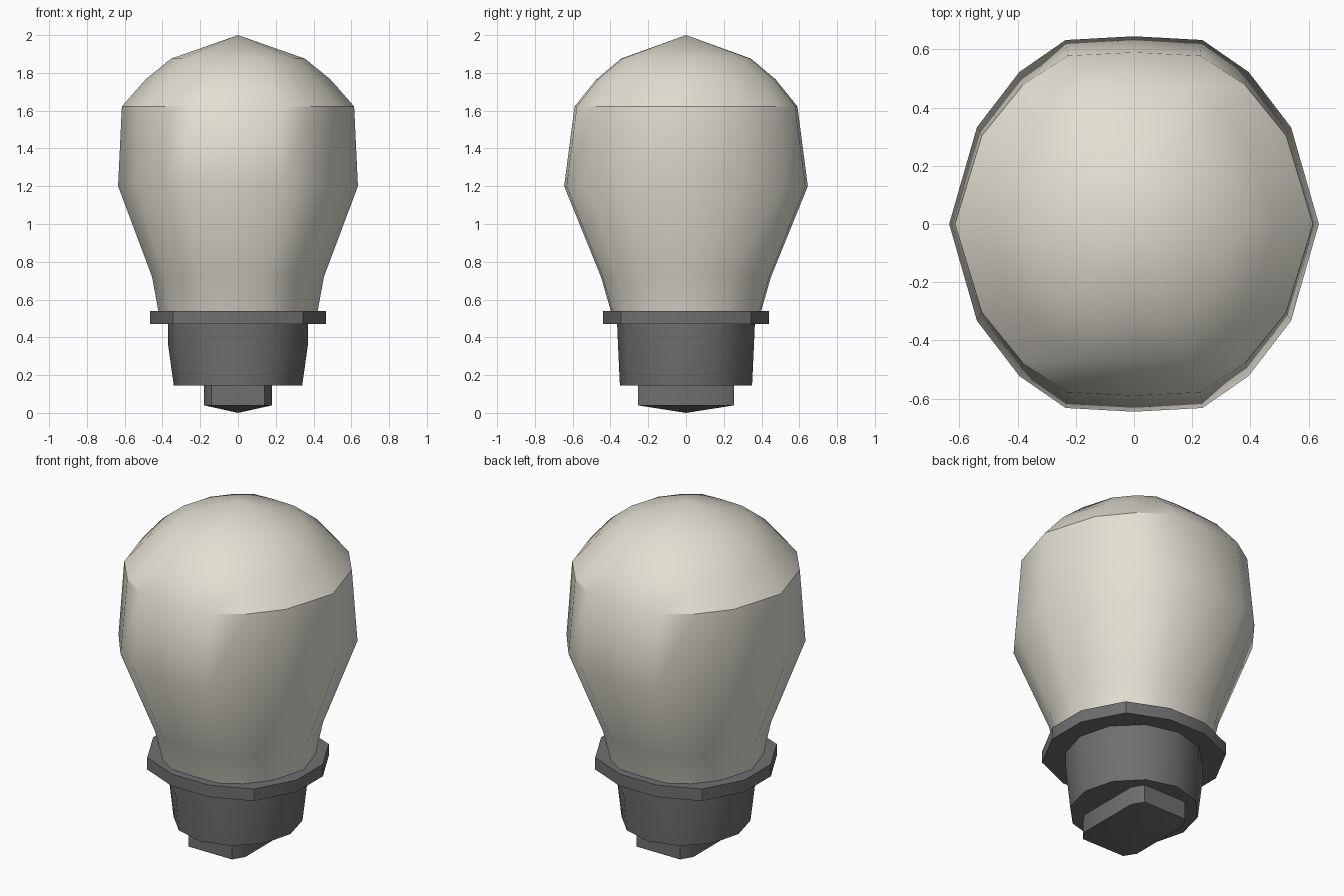
import bpy, bmesh, math

if "Cube" in bpy.data.objects:
    bpy.data.objects.remove(bpy.data.objects["Cube"])


def paint(obj, name, color):
    mat = bpy.data.materials.get(name) or bpy.data.materials.new(name)
    mat.diffuse_color = color
    mat.use_nodes = True
    mat.node_tree.nodes["Principled BSDF"].inputs["Base Color"].default_value = mat.diffuse_color
    obj.data.materials.append(mat)


def mirrored(quarter):
    """Mirror a first-quadrant outline (counter-clockwise) to a full loop."""
    half = quarter + [(-x, y) for x, y in reversed(quarter)]
    full = half + [(-x, -y) for x, y in half]
    out = []
    for p in full:
        if not any(math.dist(p, q) < 1e-5 for q in out):
            out.append(p)
    return out


def loft(name, outline, rings, top=None, bottom=None):
    """Stack scaled outlines (z, sx, sy); close with a cap or an apex point."""
    bm = bmesh.new()
    loops = [[bm.verts.new((x * sx, y * sy, z)) for x, y in outline]
             for z, sx, sy in rings]
    n = len(outline)
    for a, b in zip(loops, loops[1:]):
        for i in range(n):
            j = (i + 1) % n
            bm.faces.new((a[i], a[j], b[j], b[i]))
    for loop, apex in ((loops[0], bottom), (loops[-1], top)):
        if apex is None:
            bm.faces.new(loop)
        else:
            v = bm.verts.new((0, 0, apex))
            for i in range(n):
                bm.faces.new((loop[i], loop[(i + 1) % n], v))
    bmesh.ops.recalc_face_normals(bm, faces=bm.faces)
    me = bpy.data.meshes.new(name)
    bm.to_mesh(me)
    bm.free()
    obj = bpy.data.objects.new(name, me)
    bpy.context.collection.objects.link(obj)
    bpy.ops.object.select_all(action='DESELECT')
    obj.select_set(True)
    bpy.context.view_layer.objects.active = obj
    bpy.ops.object.shade_smooth_by_angle(angle=math.radians(33))
    return obj


cream = (0.76, 0.74, 0.64, 1)
dark = (0.16, 0.16, 0.16, 1)

# Glass bulb with faceted dome
bulb_outline = mirrored([(1, 0), (.85, .515), (.62, .81), (.37, .98), (0, 1)])
bulb = loft("glass_bulb", bulb_outline, [
    (.53, .42, .395), (.72, .455, .45), (1.2, .635, .645), (1.622, .615, .59),
    (1.765, .49, .475), (1.875, .355, .345)], top=2.0)
paint(bulb, "cream", cream)

# Collar ring
collar = loft("collar", mirrored([(.465, .12), (.345, .345), (.12, .44)]),
              [(.47, 1, 1), (.54, 1, 1)])
paint(collar, "dark_grey", dark)

# Tapered socket
circle = [(math.cos(math.tau * i / 12), math.sin(math.tau * i / 12))
          for i in range(12)]
socket = loft("socket", circle,
              [(.145, .34, .35), (.36, .37, .36), (.48, .37, .365)])
paint(socket, "dark_grey", dark)

# Contact tip underneath
tip = loft("contact_tip", mirrored([(.18, .19), (.14, .255)]),
           [(.04, 1, 1), (.16, 1, 1)], bottom=0.0)
paint(tip, "dark_grey", dark)
